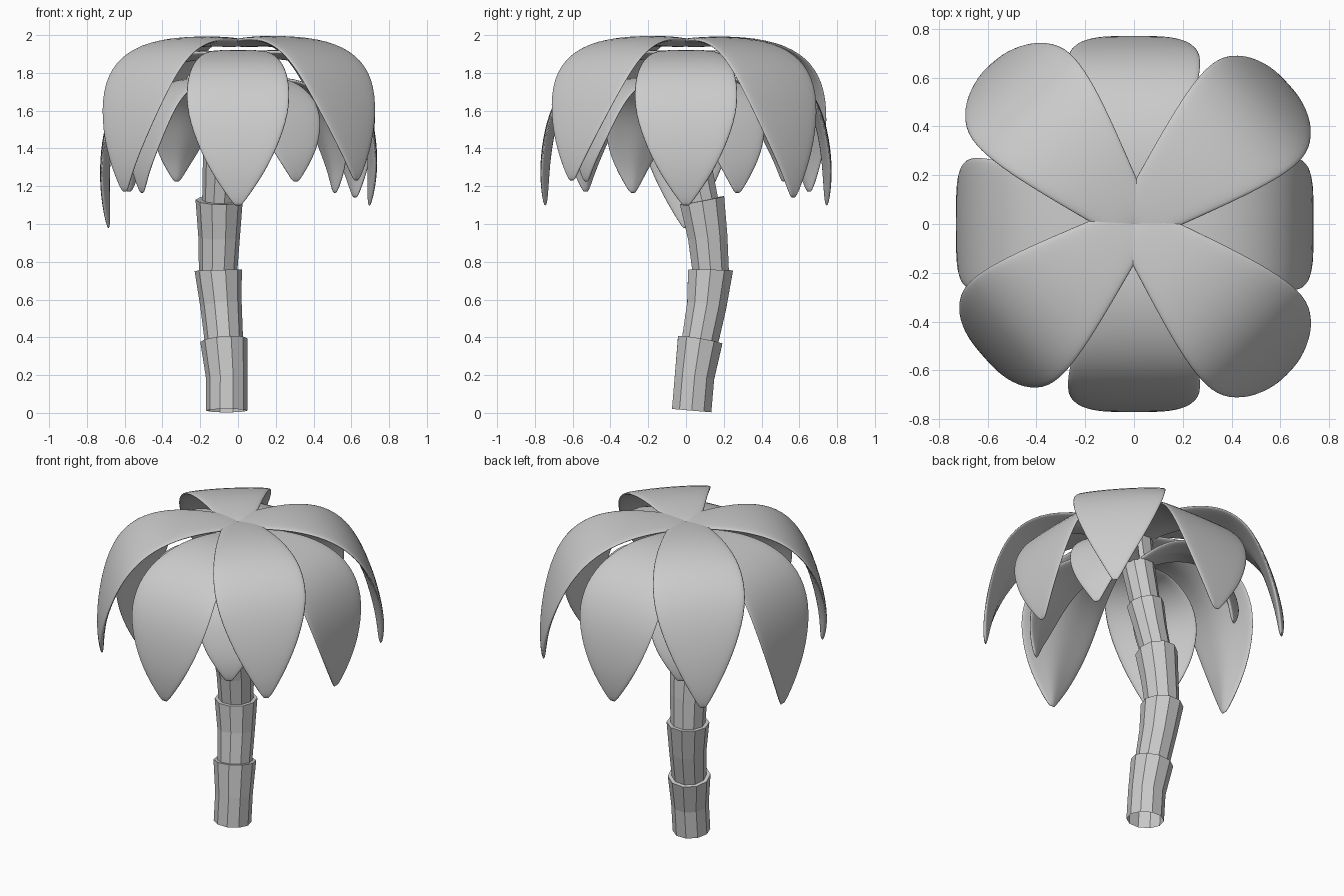
import bpy, bmesh
from math import cos, sin, radians, pi
from mathutils import Vector

if "Cube" in bpy.data.objects:
    bpy.data.objects.remove(bpy.data.objects["Cube"])

SIDES = 10


def make_object(name, bm, recalc=True):
    if recalc:
        bmesh.ops.recalc_face_normals(bm, faces=bm.faces)
    mesh = bpy.data.meshes.new(name)
    bm.to_mesh(mesh)
    bm.free()
    obj = bpy.data.objects.new(name, mesh)
    bpy.context.collection.objects.link(obj)
    return obj


# Trunk: five flared segments stacked along a bent centre line, open at the foot
path = [Vector(p) for p in (
    (-.06, .03, .012), (-.06, .045, .19), (-.075, .075, .385), (-.09, .11, .57),
    (-.105, .13, .755), (-.1, .115, .93), (-.1, .085, 1.125), (-.09, .045, 1.3),
    (-.07, .02, 1.47), (-.04, 0, 1.68), (0, 0, 1.88))]


def trunk_segment(index):
    bm = bmesh.new()
    rings = []
    base = .11 if index == 0 else .102
    for k, radius in enumerate((base, .11, .125)):
        i = index * 2 + k
        radius *= 1 if index < 3 else .88
        axis = (path[min(i + 1, 10)] - path[max(i - 1, 0)]).normalized()
        side = Vector((1, 0, 0))
        side = (side - axis * side.dot(axis)).normalized()
        other = axis.cross(side)
        rings.append([bm.verts.new(path[i] + radius * (
            side * cos(2 * pi * s / SIDES) + other * sin(2 * pi * s / SIDES)))
            for s in range(SIDES)])
    for a, b in zip(rings, rings[1:]):
        for s in range(SIDES):
            t = (s + 1) % SIDES
            bm.faces.new((a[s], a[t], b[t], b[s]))
    bm.faces.new(rings[-1])
    make_object(f"trunk_segment_{index + 1}", bm, recalc=False)


for n in range(5):
    trunk_segment(n)


# Leaf: side profile (radius, height) swept with a varying half width;
# the underside is thicker along the midrib
def leaf(name, angle, profile, widths, droop=.04, tip_shift=(0, 0), keel=.045):
    bm = bmesh.new()
    out = Vector((cos(radians(angle)), sin(radians(angle)), 0))
    side = Vector((-out.y, out.x, 0))
    loops = []
    last = len(profile) - 1
    across = (-1, -.5, 0, .5, 1)
    for i, ((r, z), w) in enumerate(zip(profile, widths)):
        (r0, z0), (r1, z1) = profile[max(i - 1, 0)], profile[min(i + 1, last)]
        normal = (out * (z0 - z1) + Vector((0, 0, r1 - r0))).normalized()
        f = (i / last) ** 2
        centre = out * (r + tip_shift[0] * f) + Vector((0, 0, z + tip_shift[1] * f))
        scale = min(1, w / .15)
        outer = [centre + side * w * u - normal * droop * u * u * w / .27 for u in across]
        inner = [p - normal * (.018 + keel * scale * (1 - abs(u)))
                 for p, u in zip(outer, across)]
        loops.append([bm.verts.new(p) for p in outer + inner[::-1]])
    for a, b in zip(loops, loops[1:]):
        for s in range(10):
            t = (s + 1) % 10
            bm.faces.new((a[s], a[t], b[t], b[s]))
    for loop in (loops[0], loops[-1]):
        for s in range(4):
            bm.faces.new((loop[s], loop[s + 1], loop[8 - s], loop[9 - s]))
    obj = make_object(name, bm)
    sub = obj.modifiers.new("smooth", 'SUBSURF')
    sub.levels = sub.render_levels = 2
    for p in obj.data.polygons:
        p.use_smooth = True


upper_profile = [(-.03, 1.972), (.12, 1.99), (.3, 1.998), (.5, 1.965), (.66, 1.87),
                 (.77, 1.72), (.845, 1.5), (.875, 1.3), (.87, 1.165)]
upper_widths = [.08, .13, .19, .25, .28, .268, .19, .09, .015]
middle_profile = [(.02, 1.90), (.15, 1.925), (.32, 1.92), (.5, 1.865), (.64, 1.755),
                  (.73, 1.59), (.768, 1.4), (.775, 1.24), (.755, 1.09)]
middle_widths = [.08, .12, .185, .245, .28, .277, .21, .125, .015]
lower_profile = [(.02, 1.72), (.12, 1.765), (.25, 1.785), (.38, 1.75), (.49, 1.665),
                 (.56, 1.55), (.605, 1.41), (.625, 1.3), (.62, 1.19)]
lower_widths = [.05, .08, .12, .165, .2, .2, .155, .09, .015]

# Crown: three tiers of four leaves, each leaning a little differently
upper_lean = [(42.5, -.02, -.03), (131.5, .01, .0), (221.5, -.06, 0), (316, .01, .06)]
for k, (angle, dr, dz) in enumerate(upper_lean):
    leaf(f"upper_leaf_{k + 1}", angle, upper_profile, upper_widths, .012, (dr, dz))
middle_lean = [(-.05, 0), (0, 0), (-.06, -.12), (0, 0)]
for k, shift in enumerate(middle_lean):
    leaf(f"middle_leaf_{k + 1}", 90 * k, middle_profile, middle_widths, .005, shift)
lower_lean = [(28, -.03, -.03), (122, 0, .03), (209, -.03, -.03), (300, 0, .03)]
for k, (angle, dr, dz) in enumerate(lower_lean):
    leaf(f"lower_leaf_{k + 1}", angle, lower_profile, lower_widths, .01, (dr, dz), .035)
